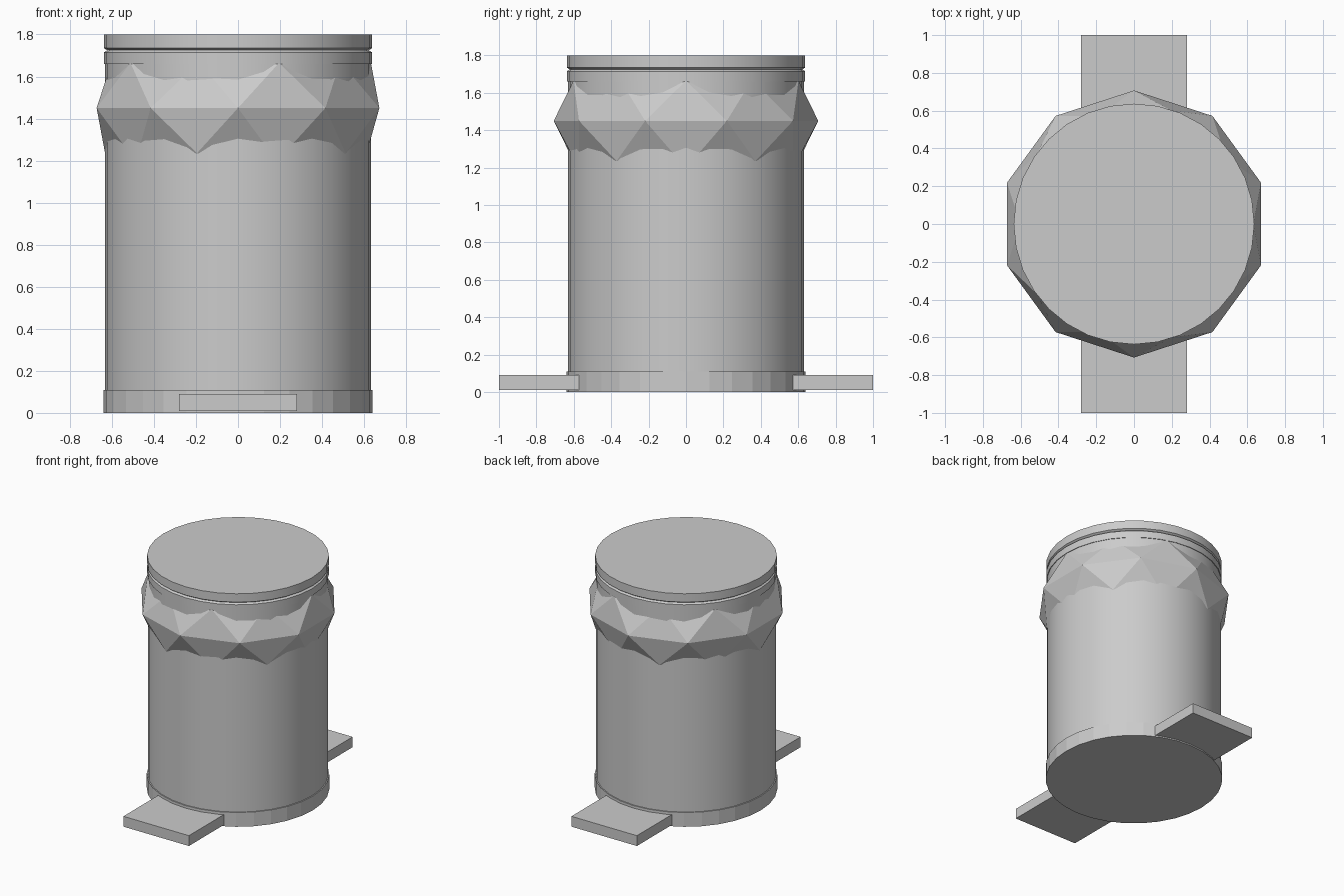
import bpy, bmesh, math

if "Cube" in bpy.data.objects:
    bpy.data.objects.remove(bpy.data.objects["Cube"])


def lathe(name, profile, smooth=True, sides=32):
    """Revolve (radius, z) points around z and cap both ends."""
    bm = bmesh.new()
    rings = [[bm.verts.new((r * math.sin(2 * math.pi * i / sides),
                            r * math.cos(2 * math.pi * i / sides), z))
              for i in range(sides)] for r, z in profile]
    for a, b in zip(rings, rings[1:]):
        for i in range(sides):
            j = (i + 1) % sides
            bm.faces.new((a[i], a[j], b[j], b[i]))
    bm.faces.new(rings[0])
    bm.faces.new(rings[-1])
    bmesh.ops.recalc_face_normals(bm, faces=bm.faces)
    obj = finish(name, bm)
    if smooth:
        bpy.ops.object.select_all(action='DESELECT')
        obj.select_set(True)
        bpy.context.view_layer.objects.active = obj
        bpy.ops.object.shade_smooth_by_angle(angle=math.radians(50))
    return obj


def finish(name, bm):
    mesh = bpy.data.meshes.new(name)
    bm.to_mesh(mesh)
    bm.free()
    obj = bpy.data.objects.new(name, mesh)
    bpy.context.collection.objects.link(obj)
    return obj


# Faceted foot ring and smooth drum
lathe("base_ring", [(0.64, 0), (0.64, 0.11)], smooth=False)
lathe("bin_body", [(0.632, 0.10), (0.632, 1.67)])

# Lid with a shallow groove around the rim
lathe("lid", [(0.637, 1.66), (0.637, 1.715), (0.622, 1.725),
              (0.637, 1.735), (0.637, 1.80)])

# Bag folded over the rim: middle band of a squashed icosphere
bm = bmesh.new()
bmesh.ops.create_icosphere(bm, subdivisions=2, radius=0.707)
polar = [v for v in bm.verts if abs(v.co.z) > 0.5]
bmesh.ops.delete(bm, geom=polar, context='VERTS')
for v in bm.verts:
    v.co.z = min(v.co.z * 0.68 + 1.45, 1.67)
finish("bag_collar", bm)

# Foot pedals front and back
for name, side in (("front_pedal", -1), ("back_pedal", 1)):
    bm = bmesh.new()
    bmesh.ops.create_cube(bm, size=1)
    for v in bm.verts:
        v.co = (v.co.x * 0.56, v.co.y * 0.46 + side * 0.77, v.co.z * 0.08 + 0.05)
    finish(name, bm)
